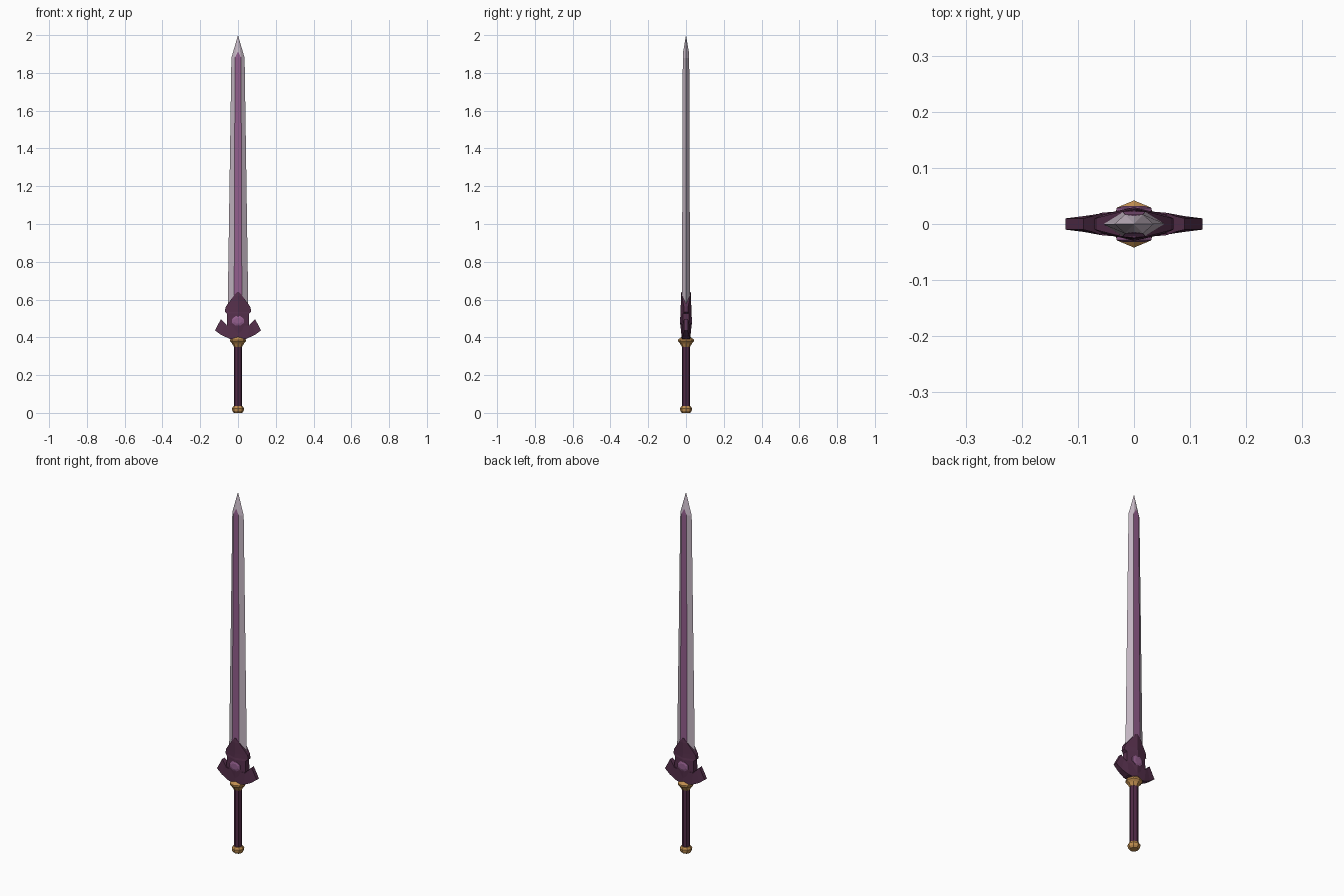
import bpy, bmesh, math

if "Cube" in bpy.data.objects:
    bpy.data.objects.remove(bpy.data.objects["Cube"])


def srgb(r, g, b):
    lin = lambda c: c / 12.92 if c <= 0.04045 else ((c + 0.055) / 1.055) ** 2.4
    return tuple(lin(v / 255) for v in (r, g, b)) + (1,)


def material(name, *rgb):
    m = bpy.data.materials.new(name)
    m.diffuse_color = srgb(*rgb)
    m.use_nodes = True
    m.node_tree.nodes["Principled BSDF"].inputs["Base Color"].default_value = m.diffuse_color
    return m


steel = material("pale steel", 198, 184, 197)
violet = material("violet inlay", 147, 94, 141)
plum = material("dark plum", 86, 48, 76)
grip_mat = material("grip plum", 80, 42, 70)
gold = material("gold", 192, 142, 80)


def finish(name, bm, *mats):
    bmesh.ops.recalc_face_normals(bm, faces=bm.faces)
    me = bpy.data.meshes.new(name)
    bm.to_mesh(me)
    bm.free()
    for m in mats:
        me.materials.append(m)
    ob = bpy.data.objects.new(name, me)
    bpy.context.collection.objects.link(ob)
    return ob


def loft(name, rings, *mats):
    """Skin closed rings of equal point count and cap both ends."""
    bm = bmesh.new()
    vs = [[bm.verts.new(p) for p in ring] for ring in rings]
    n = len(vs[0])
    for a, b in zip(vs, vs[1:]):
        for i in range(n):
            j = (i + 1) % n
            bm.faces.new((a[i], a[j], b[j], b[i]))
    bm.faces.new(vs[0])
    bm.faces.new(vs[-1])
    return finish(name, bm, *mats)


def turned(name, profile, mat, sides=8):
    """Eight-sided part from (z, radius) pairs."""
    return loft(name, [[(r * math.cos(math.tau * i / sides), r * math.sin(math.tau * i / sides), z)
                        for i in range(sides)] for z, r in profile], mat)


# Blade: flat-hexagon section with a violet central band and a pointed tip
bm = bmesh.new()
rings = []
for z, w, f, t in ((0.45, 0.056, 0.021, 0.022), (1.88, 0.035, 0.016, 0.017)):
    rings.append([bm.verts.new(p) for p in
                  ((w, 0, z), (f, t, z), (-f, t, z), (-w, 0, z), (-f, -t, z), (f, -t, z))])
low, high = rings
tip = bm.verts.new((0, 0, 2.0))
bm.faces.new(low)
for i in range(6):
    j = (i + 1) % 6
    face = bm.faces.new((low[i], low[j], high[j], high[i]))
    if i in (1, 4):
        # the band closes in a small point below the tip
        face.material_index = 1
        peak = bm.verts.new((0, math.copysign(0.0145, high[i].co.y), 1.913))
        bm.faces.new((high[i], high[j], peak)).material_index = 1
        bm.faces.new((high[i], peak, tip))
        bm.faces.new((peak, high[j], tip))
    else:
        bm.faces.new((high[i], high[j], tip))
finish("blade", bm, steel, violet)

# Guard body: ridged block (z, half width, centre depth, edge depth)
body = ((0.39, 0.045, 0.022, 0.015), (0.47, 0.058, 0.030, 0.017), (0.525, 0.057, 0.030, 0.016),
        (0.535, 0.070, 0.029, 0.010), (0.56, 0.066, 0.028, 0.011), (0.618, 0.024, 0.027, 0.022),
        (0.64, 0.004, 0.025, 0.024))
loft("guard_body", [[(w, -e, z), (0, -c, z), (-w, -e, z), (-w, e, z), (0, c, z), (w, e, z)]
                    for z, w, c, e in body], plum)

# Guard wings: curved bar (bottom x, bottom z, top x, top z, half depth), mirrored
half = ((0.05, 0.395, 0.058, 0.462, 0.020), (0.09, 0.413, 0.074, 0.480, 0.014),
        (0.122, 0.437, 0.090, 0.497, 0.010))
cols = [(-a, b, -c, d, t) for a, b, c, d, t in reversed(half)]
cols += [(0, 0.387, 0, 0.462, 0.025)] + list(half)
loft("guard_wings", [[(a, -t, b), (c, -t, d), (c, t, d), (a, t, b)] for a, b, c, d, t in cols], plum)

# Gems: eight-sided plates on both faces of the guard
for name, s in (("front_gem", -1), ("back_gem", 1)):
    loft(name, [[(r * 0.034 * math.cos(math.tau * (i + 0.5) / 8), s * y,
                  0.487 + r * 0.027 * math.sin(math.tau * (i + 0.5) / 8)) for i in range(8)]
                for y, r in ((0.023, 1), (0.0285, 1), (0.032, 0.6))], violet)

# Handle parts
turned("collar", ((0.35, 0.022), (0.368, 0.032), (0.378, 0.042), (0.387, 0.042), (0.402, 0.025)), gold)
turned("grip", ((0.02, 0.021), (0.37, 0.021)), grip_mat)
turned("pommel", ((0.0, 0.022), (0.010, 0.030), (0.024, 0.032), (0.036, 0.024)), gold)
